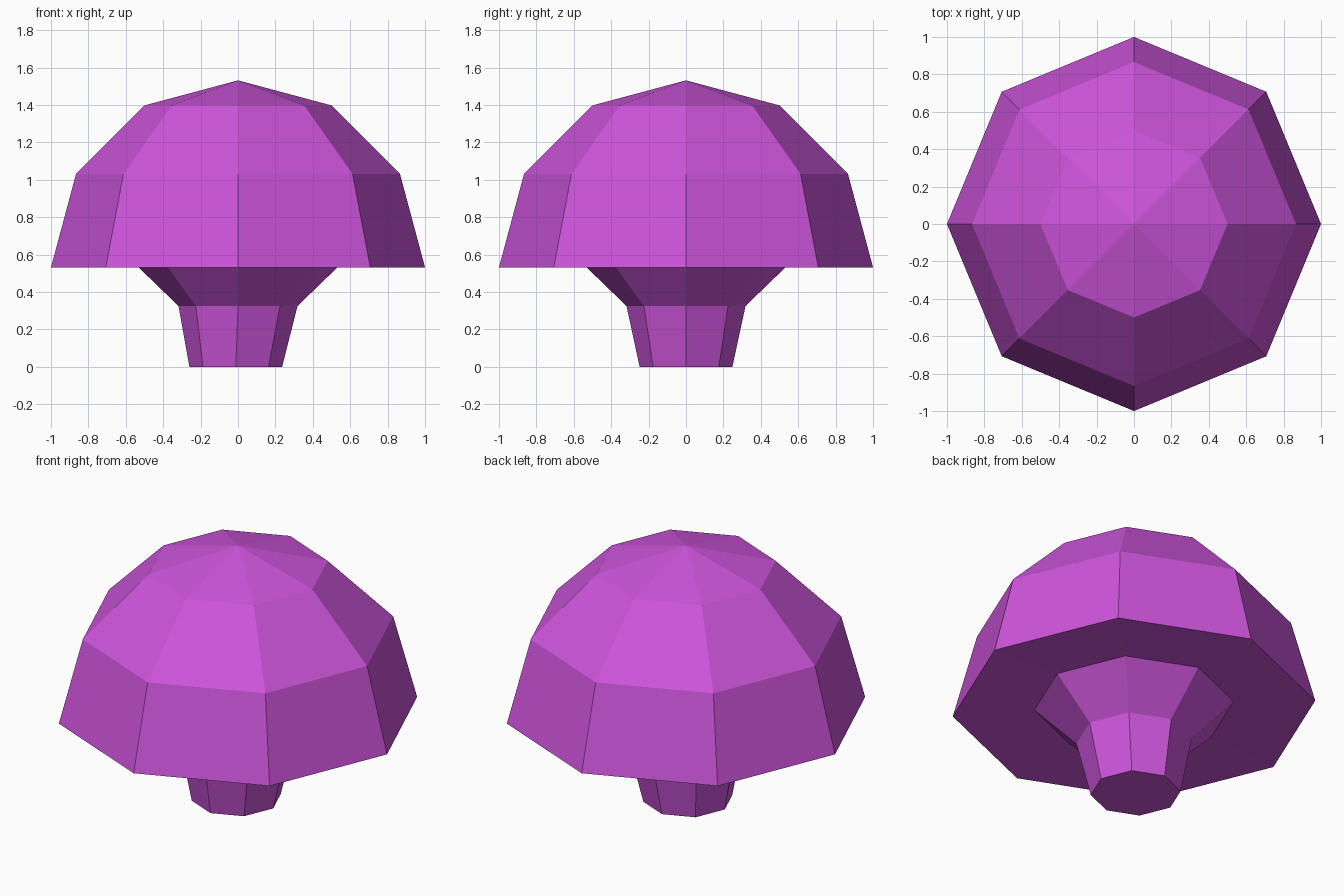
import bpy, bmesh, math

if "Cube" in bpy.data.objects:
    bpy.data.objects.remove(bpy.data.objects["Cube"])

SIDES = 8

purple = bpy.data.materials.new("mushroom purple")
purple.diffuse_color = (0.61, 0.09, 0.71, 1.0)
purple.use_nodes = True
purple.node_tree.nodes["Principled BSDF"].inputs["Base Color"].default_value = purple.diffuse_color


def lathe(name, profile, close_bottom=False, tip_z=None):
    """Octagonal body from (radius, z, x offset) rings."""
    bm = bmesh.new()
    rings = []
    for r, z, dx in profile:
        rings.append([bm.verts.new((dx + r * math.cos(a), r * math.sin(a), z))
                      for a in (i * math.tau / SIDES for i in range(SIDES))])
    for low, high in zip(rings, rings[1:]):
        for i in range(SIDES):
            j = (i + 1) % SIDES
            bm.faces.new((low[i], low[j], high[j], high[i]))
    if close_bottom:
        bm.faces.new(rings[0][::-1])
    if tip_z is not None:
        tip = bm.verts.new((0, 0, tip_z))
        for i in range(SIDES):
            bm.faces.new((rings[-1][i], rings[-1][(i + 1) % SIDES], tip))
    mesh = bpy.data.meshes.new(name)
    bm.to_mesh(mesh)
    bm.free()
    mesh.materials.append(purple)
    obj = bpy.data.objects.new(name, mesh)
    bpy.context.collection.objects.link(obj)
    return obj


# Stem: slightly off-centre foot, flaring out under the cap
lathe("stem", [(0.248, 0, -0.012), (0.318, 0.325, 0), (0.55, 0.55, 0)],
      close_bottom=True)

# Cap: slightly hollow underside, then a half dome up to the tip
lathe("cap", [(0.55, 0.55, 0), (1.0, 0.532, 0), (0.866, 1.032, 0), (0.5, 1.398, 0)],
      tip_z=1.532)
